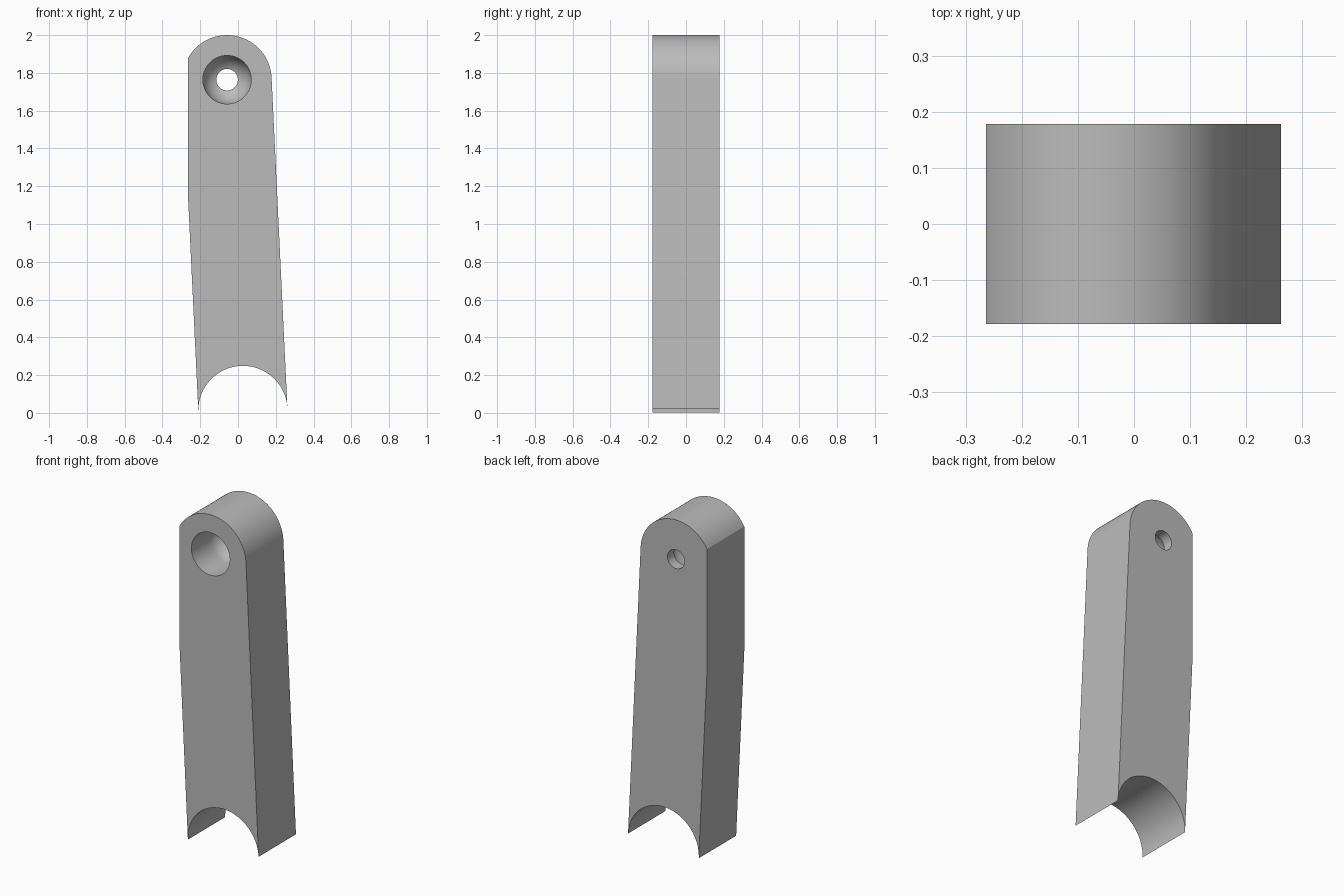
import bpy
import bmesh
from math import cos, sin, pi, atan2, asin, sqrt, tan

if "Cube" in bpy.data.objects:
    bpy.data.objects.remove(bpy.data.objects["Cube"], do_unlink=True)

HALF = 0.178            # half thickness along y
R = 0.236               # radius of rounded top and of bottom saddle
TOP = (-0.058, 1.764)   # pivot centre
BOT = (0.026, 0.013)    # saddle centre
SIDE = -0.264           # vertical flat on the right-hand side
TILT = atan2(BOT[0] - TOP[0], TOP[1] - BOT[1])

grey = bpy.data.materials.new("plain grey")
grey.use_nodes = True
colour = (0.5, 0.5, 0.5, 1)
grey.diffuse_color = colour
grey.node_tree.nodes["Principled BSDF"].inputs["Base Color"].default_value = colour


def arc(centre, radius, start, end, steps):
    angles = [start + (end - start) * i / steps for i in range(steps + 1)]
    return [(centre[0] + radius * cos(a), centre[1] + radius * sin(a)) for a in angles]


def make_object(name, bm):
    bmesh.ops.recalc_face_normals(bm, faces=bm.faces)
    mesh = bpy.data.meshes.new(name)
    bm.to_mesh(mesh)
    bm.free()
    mesh.materials.append(grey)
    obj = bpy.data.objects.new(name, mesh)
    bpy.context.collection.objects.link(obj)
    return obj


# Arm outline: rounded top, flat, tapering side, saddle
flat_angle = pi - asin(sqrt(R**2 - (TOP[0] - SIDE)**2) / R)
outline = arc(TOP, R, TILT, flat_angle, 48)
saddle = arc(BOT, R, pi + TILT, TILT, 56)
tip = saddle[0]
outline.append((SIDE, tip[1] + (tip[0] - SIDE) / tan(TILT)))
outline += saddle

bm = bmesh.new()
face = bm.faces.new([bm.verts.new((x, -HALF, z)) for x, z in outline])
extruded = bmesh.ops.extrude_face_region(bm, geom=[face])
moved = [v for v in extruded["geom"] if isinstance(v, bmesh.types.BMVert)]
bmesh.ops.translate(bm, verts=moved, vec=(0, 2 * HALF, 0))
arm = make_object("link_arm", bm)

# Pivot cutter: wide bore with a domed end, then a narrow through hole
BORE, PIN = 0.128, 0.057
profile = [(0, -HALF - 0.1), (BORE, -HALF - 0.1)]
profile += arc((0, 0), BORE, 0, pi / 2 - asin(PIN / BORE), 16)
profile += [(PIN, HALF + 0.1), (0, HALF + 0.1)]
SEG = 64
bm = bmesh.new()
rings = [[bm.verts.new((TOP[0] + r * cos(2 * pi * i / SEG), y,
                        TOP[1] + r * sin(2 * pi * i / SEG))) for i in range(SEG)]
         for r, y in profile[1:-1]]
for a, b in zip(rings, rings[1:]):
    for i in range(SEG):
        j = (i + 1) % SEG
        bm.faces.new((a[i], a[j], b[j], b[i]))
bm.faces.new(rings[0])
bm.faces.new(rings[-1])
cutter = make_object("pivot_cutter", bm)
cutter.hide_render = True

cut = arm.modifiers.new("pivot_hole", 'BOOLEAN')
cut.operation = 'DIFFERENCE'
cut.solver = 'EXACT'
cut.object = cutter
bpy.ops.object.select_all(action='DESELECT')
arm.select_set(True)
bpy.context.view_layer.objects.active = arm
bpy.ops.object.modifier_apply(modifier=cut.name)
bpy.data.objects.remove(cutter, do_unlink=True)
bpy.ops.object.shade_smooth_by_angle(angle=pi / 6)
